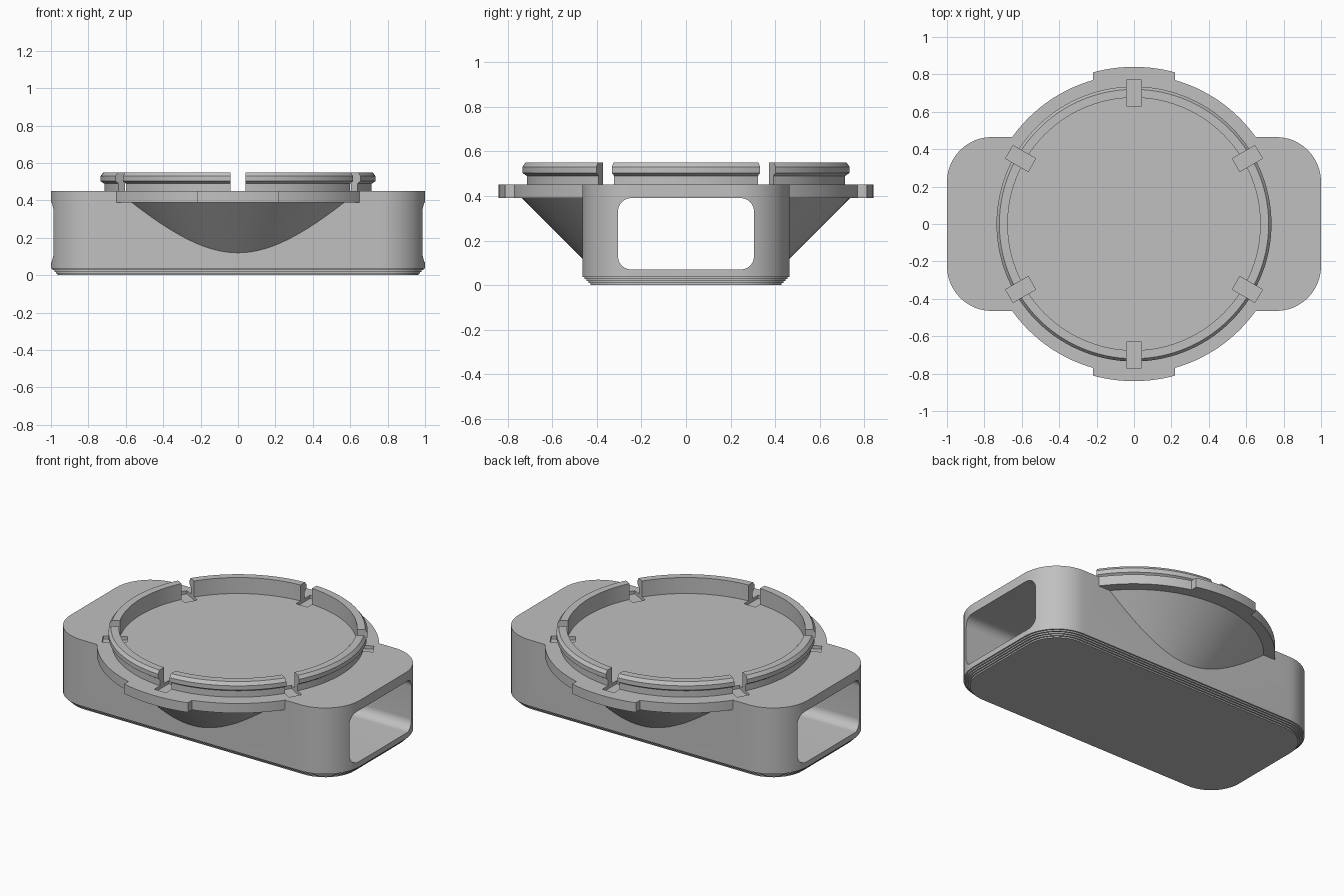
import bpy, bmesh
from math import sin, cos, pi, radians, asin
from mathutils import Matrix

if "Cube" in bpy.data.objects:
    bpy.data.objects.remove(bpy.data.objects["Cube"], do_unlink=True)

grey = bpy.data.materials.new("light grey plastic")
grey.use_nodes = True
grey.diffuse_color = (0.53, 0.53, 0.53, 1)
grey.node_tree.nodes["Principled BSDF"].inputs["Base Color"].default_value = grey.diffuse_color


def loft(name, rings, matrix=Matrix(), closed=False):
    """Skin a stack of equal-length rings, capped unless closed on itself."""
    bm = bmesh.new()
    rows = [[bm.verts.new(p) for p in ring] for ring in rings]
    n = len(rows[0])
    pairs = list(zip(rows, rows[1:]))
    if closed:
        pairs.append((rows[-1], rows[0]))
    else:
        bm.faces.new(rows[0][::-1])
        bm.faces.new(rows[-1])
    for a, b in pairs:
        for i in range(n):
            j = (i + 1) % n
            bm.faces.new((a[i], a[j], b[j], b[i]))
    bmesh.ops.recalc_face_normals(bm, faces=bm.faces)
    bm.transform(matrix)
    mesh = bpy.data.meshes.new(name)
    bm.to_mesh(mesh)
    bm.free()
    mesh.materials.append(grey)
    obj = bpy.data.objects.new(name, mesh)
    bpy.context.collection.objects.link(obj)
    return obj


def rounded_rect(hx, hy, r, z, steps=12):
    pts = []
    for q, (sx, sy) in enumerate([(1, 1), (-1, 1), (-1, -1), (1, -1)]):
        for k in range(steps + 1):
            a = (q + k / steps) * pi / 2
            pts.append((sx * (hx - r) + r * cos(a), sy * (hy - r) + r * sin(a), z))
    return pts


def circle(r, z, n=120):
    return [(r * cos(2 * pi * k / n), r * sin(2 * pi * k / n), z) for k in range(n)]


def boolean(target, tool, operation, keep=False):
    mod = target.modifiers.new("boolean", "BOOLEAN")
    mod.operation = operation
    mod.solver = "EXACT"
    mod.object = tool
    bpy.context.view_layer.objects.active = target
    bpy.ops.object.modifier_apply(modifier=mod.name)
    if not keep:
        bpy.data.objects.remove(tool, do_unlink=True)


TOP, UNDER = 0.45, 0.39

# Body: rounded block with a stepped lower edge
levels = []
for i in range(4):
    inset = 0.009 * (4 - i)
    levels += [(0.009 * i, inset), (0.009 * (i + 1), inset)]
levels += [(0.036, 0), (TOP, 0)]
body = loft("body", [rounded_rect(1 - d, 0.465 - d, 0.24 - d, z) for z, d in levels])

# Round flange on a conical support
collar = loft("collar", [circle(r, z) for r, z in
                         [(0.45, 0.105), (0.735, UNDER), (0.80, UNDER), (0.80, TOP)]])
boolean(body, collar, "UNION")

# Front and back tabs
R = 0.84
half = asin(0.22 / R)
arc = [(R * sin(half * t / 8), R * cos(half * t / 8)) for t in range(8, -9, -1)]
outline = arc + [(-0.22, 0.5), (0.22, 0.5)]
for turn in (0, pi):
    tab = loft("tab", [[(x, y, z) for x, y in outline] for z in (UNDER, TOP)],
               Matrix.Rotation(turn, 4, "Z"))
    boolean(body, tab, "UNION")

# Tunnel from side to side
tunnel = loft("tunnel_cutter", [rounded_rect(0.16, 0.305, 0.06, z) for z in (-1.2, 1.2)],
              Matrix.Translation((0, 0, 0.23)) @ Matrix.Rotation(pi / 2, 4, "Y"))
boolean(body, tunnel, "DIFFERENCE")

# Raised ring with an outer lip
profile = [(0.675, TOP), (0.715, TOP), (0.715, 0.49), (0.735, 0.503),
           (0.735, 0.53), (0.72, 0.55), (0.675, 0.55)]
ring = loft("raised_ring", [circle(r, z) for r, z in profile], closed=True)

# Six slots through the ring, sunk into the body
for k in range(6):
    box = [(0.63, -0.04), (0.77, -0.04), (0.77, 0.04), (0.63, 0.04)]
    slot = loft("slot_cutter", [[(x, y, z) for x, y in box] for z in (0.43, 0.6)],
                Matrix.Rotation(radians(30 + 60 * k), 4, "Z"))
    boolean(ring, slot, "DIFFERENCE", keep=True)
    boolean(body, slot, "DIFFERENCE")

# Smooth the curved walls, keep the edges crisp
for obj in (body, ring):
    bpy.ops.object.select_all(action="DESELECT")
    obj.select_set(True)
    bpy.context.view_layer.objects.active = obj
    bpy.ops.object.shade_smooth_by_angle(angle=radians(25))
